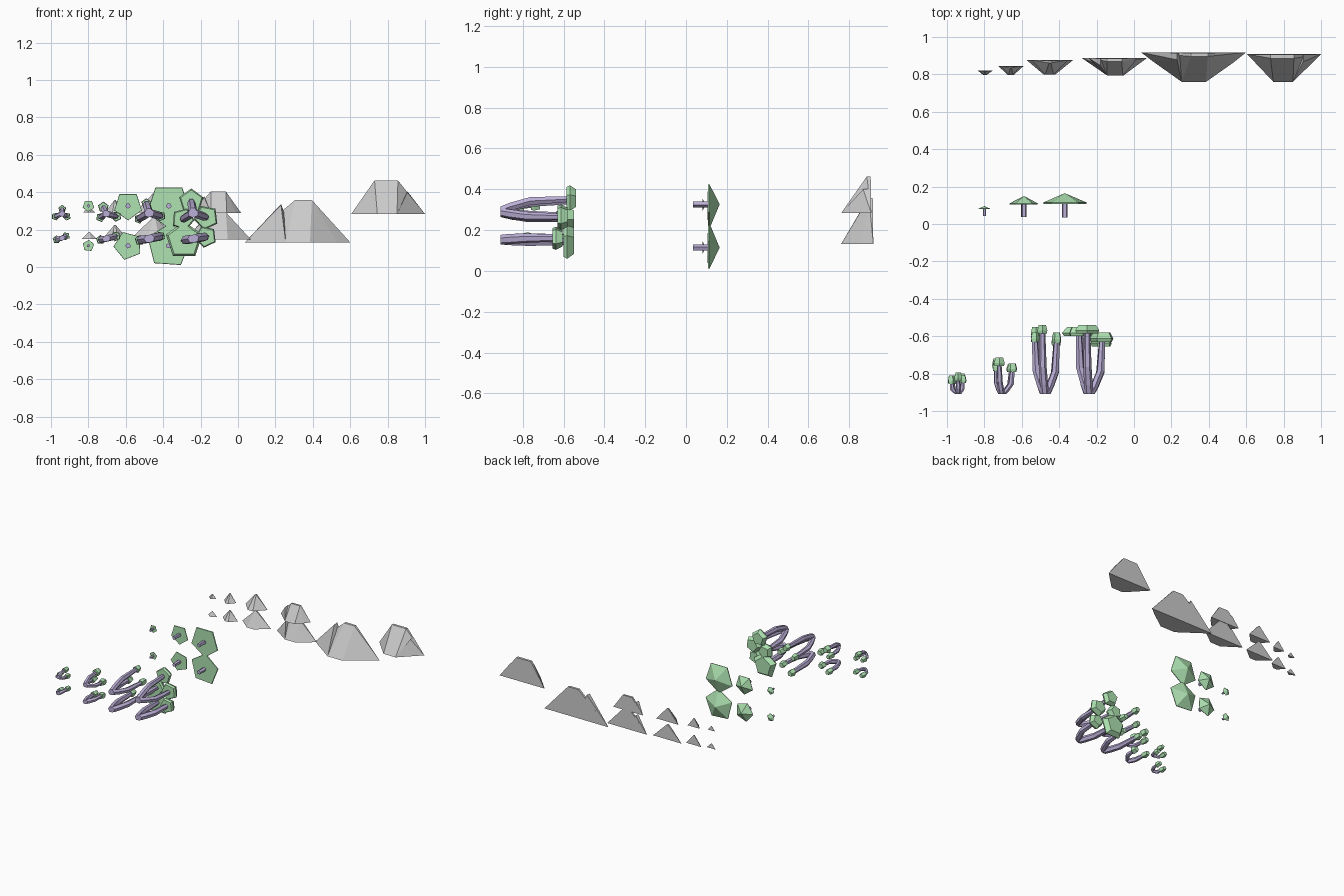
import bpy, bmesh
from math import sin, cos, radians, tau
from mathutils import Vector

if "Cube" in bpy.data.objects:
    bpy.data.objects.remove(bpy.data.objects["Cube"])


def material(name, col):
    m = bpy.data.materials.new(name)
    m.diffuse_color = (*col, 1)
    m.use_nodes = True
    m.node_tree.nodes["Principled BSDF"].inputs["Base Color"].default_value = m.diffuse_color
    return m


BARK = material("bark", (0.50, 0.43, 0.68))
LEAF = material("leaf", (0.42, 0.76, 0.44))


def finish(bm, name, mat=None):
    bmesh.ops.recalc_face_normals(bm, faces=bm.faces)
    me = bpy.data.meshes.new(name)
    bm.to_mesh(me)
    bm.free()
    ob = bpy.data.objects.new(name, me)
    bpy.context.collection.objects.link(ob)
    if mat:
        me.materials.append(mat)


def loft(bm, stations, sides, rot=90):
    """Rings standing across y; each station is (x, y, z, radius)."""
    rings = []
    for x, y, z, r in stations:
        rings.append([bm.verts.new((x + r * cos(radians(rot) + tau * i / sides), y,
                                    z + r * sin(radians(rot) + tau * i / sides)))
                      for i in range(sides)])
    for a, b in zip(rings, rings[1:]):
        for i in range(sides):
            j = (i + 1) % sides
            bm.faces.new((a[i], a[j], b[j], b[i]))
    bm.faces.new(rings[0])
    bm.faces.new(rings[-1])


def hull(bm, pts):
    vs = [bm.verts.new(p) for p in pts]
    res = bmesh.ops.convex_hull(bm, input=vs)
    junk = [v for v in set(res["geom_interior"] + res["geom_unused"])
            if isinstance(v, bmesh.types.BMVert)]
    bmesh.ops.delete(bm, geom=junk, context='VERTS')


# Branching trees: each grows along +y from a base, tips are (dx, dz, cap start y, cap end y, cap radius)
def branch_tree(name, x, z, r, tips):
    y0 = -0.91
    stems, caps = bmesh.new(), bmesh.new()
    for k, (dx, dz, ya, yb, cr) in enumerate(tips):
        L = ya - y0
        loft(stems, [(x + 0.1 * dx, y0, z + 0.1 * dz, r),
                     (x + 0.4 * dx, y0 + 0.15 * L, z + 0.4 * dz, r * 1.05),
                     (x + 0.88 * dx, y0 + 0.45 * L, z + 0.85 * dz, r),
                     (x + dx, ya + 0.01, z + dz, r * 0.75)], 6, 20 * k)
        h = yb - ya
        loft(caps, [(x + dx, ya, z + dz, cr * 0.88),
                    (x + dx, ya + 0.35 * h, z + dz, cr),
                    (x + dx, yb, z + dz, cr * 0.72)], 5, 90 + 25 * k)
    finish(stems, name + "_stems", BARK)
    finish(caps, name + "_leaf_caps", LEAF)


branch_tree("tiny_tree_upper", -0.94, 0.285, 0.013,
            [(0, 0.025, -0.84, -0.795, 0.022), (0.025, -0.015, -0.85, -0.81, 0.022),
             (-0.036, -0.015, -0.855, -0.81, 0.022)])
branch_tree("tiny_tree_lower", -0.94, 0.155, 0.014,
            [(-0.03, -0.008, -0.855, -0.81, 0.022), (0.02, 0.01, -0.84, -0.80, 0.022)])
branch_tree("small_tree_upper", -0.705, 0.285, 0.016,
            [(-0.015, 0.035, -0.76, -0.715, 0.03), (0.055, -0.015, -0.79, -0.745, 0.028),
             (-0.03, -0.02, -0.785, -0.73, 0.025)])
branch_tree("small_tree_lower", -0.705, 0.152, 0.018,
            [(-0.03, -0.006, -0.77, -0.72, 0.025), (0.05, 0.012, -0.79, -0.75, 0.028)])
branch_tree("medium_tree_upper", -0.475, 0.29, 0.021,
            [(-0.015, 0.05, -0.585, -0.54, 0.028), (0.062, -0.018, -0.635, -0.58, 0.027),
             (-0.055, -0.033, -0.63, -0.58, 0.026)])
branch_tree("medium_tree_lower", -0.475, 0.152, 0.023,
            [(-0.05, -0.008, -0.6, -0.55, 0.028), (0.06, 0.012, -0.65, -0.6, 0.027)])
branch_tree("large_tree_upper", -0.24, 0.29, 0.022,
            [(-0.01, 0.062, -0.585, -0.54, 0.068), (0.07, -0.025, -0.63, -0.58, 0.068),
             (-0.055, -0.035, -0.6, -0.55, 0.062)])
branch_tree("large_tree_lower", -0.24, 0.152, 0.024,
            [(-0.048, -0.01, -0.6, -0.55, 0.102), (0.068, 0.01, -0.655, -0.605, 0.06)])


# Cone trees: pentagon canopy on a short trunk
for row, z, turn in (("upper", 0.327, (270, 270, 270)), ("lower", 0.114, (300, 255, 86))):
    for (size, x, R, rt, ya, yb, yc), rot in zip(
            (("tiny", -0.80, 0.032, 0.009, 0.042, 0.08, 0.096),
             ("small", -0.588, 0.078, 0.015, 0.037, 0.105, 0.15),
             ("large", -0.37, 0.122, 0.016, 0.035, 0.107, 0.165)), turn):
        bm = bmesh.new()
        loft(bm, [(x, ya, z, rt), (x, yb + 0.01, z, rt)], 5, rot)
        finish(bm, f"{size}_cone_tree_{row}_trunk", BARK)
        bm = bmesh.new()
        loft(bm, [(x, yb, z, R * 0.98), (x, yb + R * 0.06, z, R), (x, yc, z, 0.0005)], 5, rot)
        bmesh.ops.remove_doubles(bm, verts=bm.verts, dist=0.002)
        finish(bm, f"{size}_cone_tree_{row}_canopy", LEAF)


# Mountains: flat backed half peaks; outline is left-to-right base, top is the plateau, spur a side shoulder
def mountain(name, outline, z, top, zt, spur=None):
    bm = bmesh.new()
    back = outline[0][1]
    base = [(x, y, z) for x, y in outline]
    ridge = min(0.022, 0.2 * (back - outline[2][1]))
    hull(bm, base + [(x, y, zt) for x in top for y in (back - ridge, back - 0.003)])
    if spur:
        sx, sz = spur
        half = base[:3] if sx < top[0] else base[-3:]
        hull(bm, half + [(half[1][0] * 0.2 + sx * 0.8, back, z), (sx, back - 0.003, sz),
                         (sx, back - 0.04, sz - 0.005), (top[0] if sx < top[0] else top[1], back, z)])
    finish(bm, name)


mountain("broad_mountain", [(0.037, 0.918), (0.10, 0.87), (0.255, 0.76), (0.385, 0.76),
                            (0.53, 0.862), (0.60, 0.918)], 0.132, (0.305, 0.395), 0.358, (0.23, 0.337))
mountain("tall_mountain", [(0.605, 0.908), (0.66, 0.86), (0.745, 0.76), (0.85, 0.76),
                           (0.925, 0.845), (1.0, 0.908)], 0.283, (0.73, 0.855), 0.463, (0.905, 0.405))
mountain("medium_mountain_lower", [(-0.28, 0.888), (-0.23, 0.865), (-0.145, 0.795), (-0.055, 0.795),
                                   (0.015, 0.85), (0.07, 0.888)], 0.146, (-0.135, -0.065), 0.293, (-0.175, 0.27))
mountain("medium_mountain_upper", [(-0.245, 0.888), (-0.21, 0.865), (-0.145, 0.795), (-0.06, 0.795),
                                   (-0.01, 0.85), (0.016, 0.888)], 0.29, (-0.145, -0.065), 0.404, (-0.18, 0.378))
# Small peaks, two rows
for size, cx, w, yf, yb, h in (("small", -0.45, 0.125, 0.798, 0.877, 0.115),
                               ("tiny", -0.658, 0.067, 0.797, 0.844, 0.075),
                               ("pebble", -0.796, 0.04, 0.797, 0.82, 0.038)):
    for row, z, k in (("lower", 0.15, 1), ("upper", 0.292, 0.78)):
        u = w * k
        ym = yb - 0.3 * (yb - yf)
        mountain(f"{size}_peak_{row}",
                 [(cx - u, yb), (cx - 0.72 * u, ym), (cx - 0.25 * u, yf), (cx + 0.22 * u, yf),
                  (cx + 0.72 * u, ym), (cx + u, yb)], z, (cx - 0.04 * u, cx + 0.06 * u), z + h * (0.5 + 0.5 * k))
